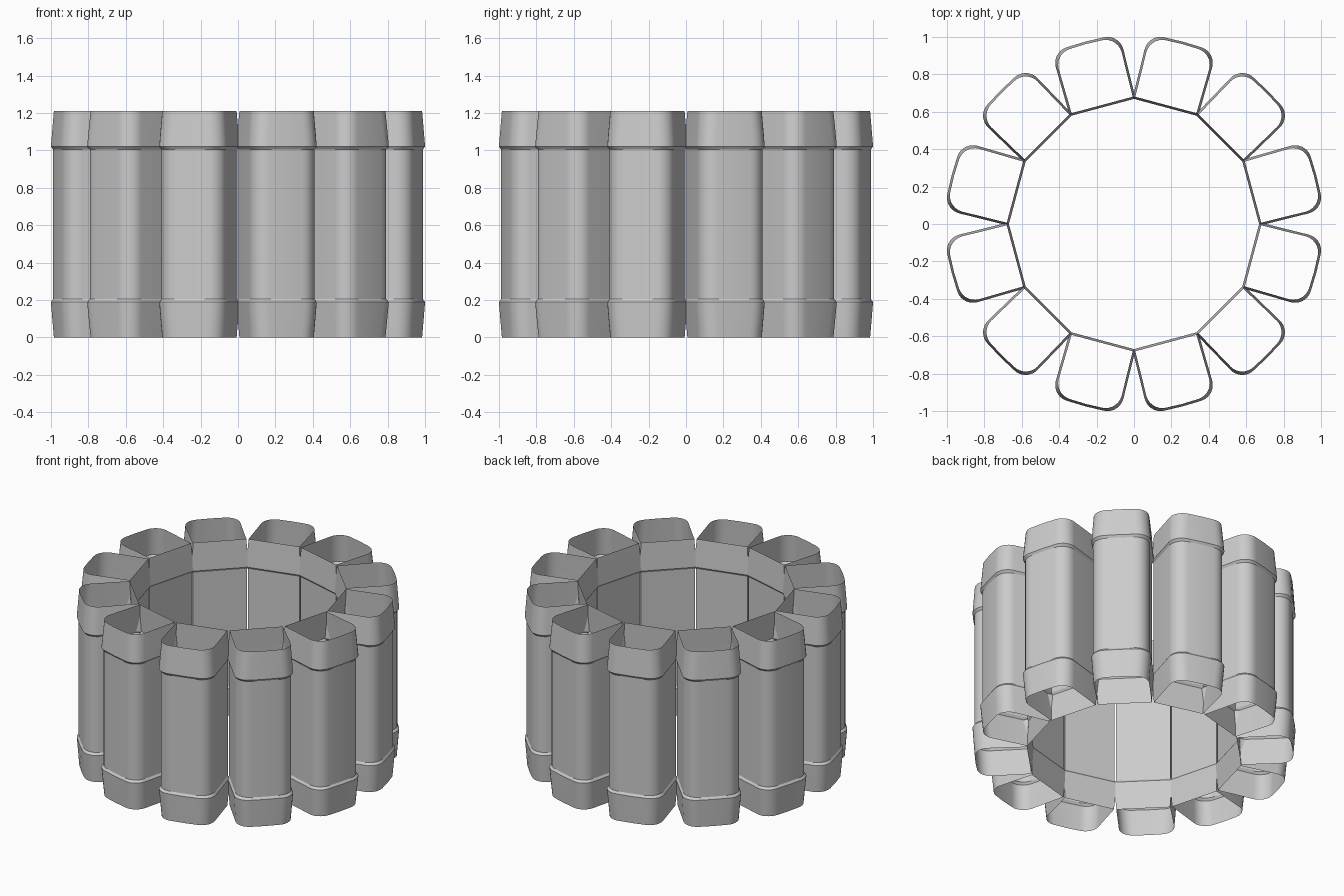
import bpy, bmesh
from math import sin, cos, pi, radians

if "Cube" in bpy.data.objects:
    bpy.data.objects.remove(bpy.data.objects["Cube"])

# Levels of one tube: height, outward offset of the section
HALF = [(0.0, 0.0), (0.10, 0.007), (0.19, 0.013), (0.205, 0.003)]
H = 1.21
LEVELS = HALF + [(H - z, o) for z, o in reversed(HALF)]


def section(o):
    """Cross-section (radial, tangential): sharp inner corners, rounded outer ones."""
    inner, outer = 0.659 - o, 0.993 + o
    w_in, w_out, r = 0.169 + o, 0.174 + o, 0.088
    half = [(inner, w_in)]
    n = 7
    for i in range(n + 1):
        a = pi / 2 * (1 - i / n)
        half.append((outer - r + r * cos(a), w_out - r + r * sin(a)))
    half.append((outer + 0.003, 0.0))
    return half + [(u, -v) for u, v in reversed(half[:-1])]


def make_tube(index):
    a = radians(15 + 30 * index)
    bm = bmesh.new()
    rings = []
    for z, o in LEVELS:
        rings.append([bm.verts.new((u * cos(a) - v * sin(a), u * sin(a) + v * cos(a), z))
                      for u, v in section(o)])
    for low, high in zip(rings, rings[1:]):
        n = len(low)
        for i in range(n):
            j = (i + 1) % n
            bm.faces.new((low[i], high[i], high[j], low[j]))
    bmesh.ops.recalc_face_normals(bm, faces=bm.faces)
    # Open tube: make sure the walls face away from the tube axis
    bm.normal_update()
    cx, cy = 0.83 * cos(a), 0.83 * sin(a)
    f = bm.faces[0]
    c = f.calc_center_median()
    if f.normal.x * (c.x - cx) + f.normal.y * (c.y - cy) < 0:
        bmesh.ops.reverse_faces(bm, faces=bm.faces[:])
    mesh = bpy.data.meshes.new("tube")
    bm.to_mesh(mesh)
    bm.free()
    ob = bpy.data.objects.new(f"tube_{index + 1:02d}", mesh)
    bpy.context.collection.objects.link(ob)
    return ob


# Ring of twelve open tubes
tubes = [make_tube(i) for i in range(12)]
for t in tubes:
    t.select_set(True)
bpy.context.view_layer.objects.active = tubes[0]
bpy.ops.object.shade_smooth_by_angle(angle=radians(30))
